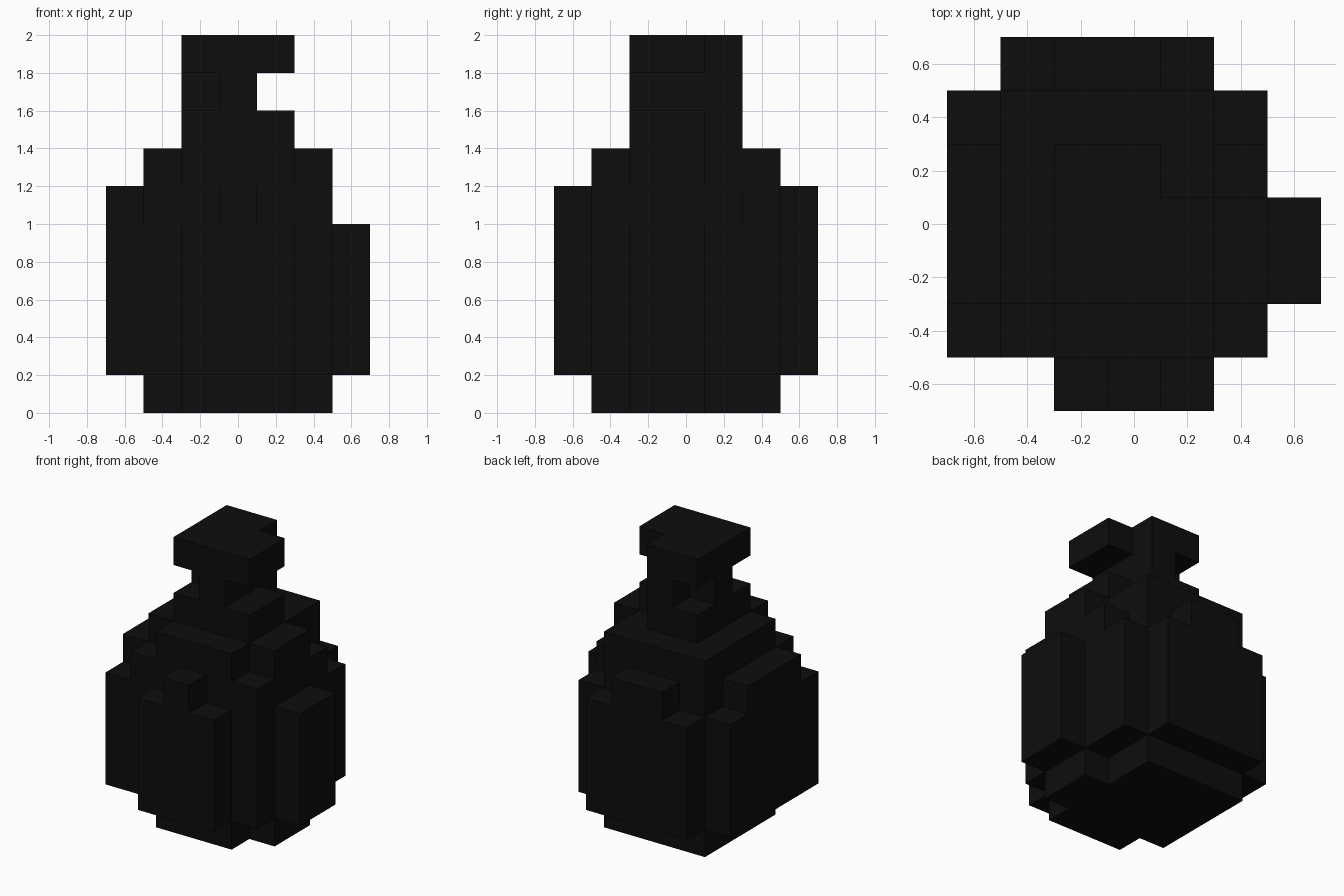
import bpy
import bmesh
from mathutils import Vector

cube = bpy.data.objects.get("Cube")
if cube:
    bpy.data.objects.remove(cube, do_unlink=True)

# Single near-black material
black = bpy.data.materials.new("soot_black")
black.use_nodes = True
COLOUR = (0.004, 0.004, 0.004, 1.0)
black.diffuse_color = COLOUR
black.node_tree.nodes["Principled BSDF"].inputs["Base Color"].default_value = COLOUR

# Two sides of a cell per axis: outward direction and the two in-plane axes
AXES = [(Vector((1, 0, 0)), Vector((0, 1, 0)), Vector((0, 0, 1))),
        (Vector((0, 1, 0)), Vector((0, 0, 1)), Vector((1, 0, 0))),
        (Vector((0, 0, 1)), Vector((1, 0, 0)), Vector((0, 1, 0)))]


def block_part(name, slabs):
    """Fuse slabs (z0, z1, [(x0, x1, y0, y1), ...]), in tenths, into one stepped shell."""
    cells = {(x, y, z)
             for z0, z1, rects in slabs
             for x0, x1, y0, y1 in rects
             for x in range(x0 + 1, x1, 2)
             for y in range(y0 + 1, y1, 2)
             for z in range(z0 + 1, z1, 2)}
    bm = bmesh.new()
    for cell in sorted(cells):
        centre = Vector(cell)
        for normal, u, v in AXES:
            for side in (1, -1):
                n = normal * side
                if tuple(int(c) for c in centre + n * 2) in cells:
                    continue
                corners = [n - u - v, n + u - v, n + u + v, n - u + v][::side]
                bm.faces.new([bm.verts.new((centre + c) * 0.1) for c in corners])
    # Weld the cells and merge flat areas into clean faces
    bmesh.ops.remove_doubles(bm, verts=bm.verts, dist=0.001)
    bmesh.ops.dissolve_limit(bm, angle_limit=0.01, verts=bm.verts, edges=bm.edges)
    mesh = bpy.data.meshes.new(name)
    bm.to_mesh(mesh)
    bm.free()
    mesh.materials.append(black)
    obj = bpy.data.objects.new(name, mesh)
    bpy.context.collection.objects.link(obj)
    return obj


# Footprints shared by several layers
rounded = [(-5, 3, -3, 5), (3, 5, -3, 1), (-3, 3, -5, -3)]
collar = [(-3, 3, -3, 1), (-3, 1, 1, 3)]

# Narrow foot
block_part("base", [(0, 2, rounded)])

# Wide body with side panels, topped by smaller raised panels
block_part("belly", [
    (2, 10, [(-7, 5, -5, 5), (-5, 3, 5, 7), (5, 7, -3, 1), (-3, 3, -7, -5)]),
    (10, 12, [(-5, 3, -5, 5), (3, 5, -5, 3), (-7, -5, -3, 3),
              (-3, 1, 5, 7), (-1, 1, -7, -5)]),
])

# Step in to the neck
block_part("shoulder", [(12, 14, rounded)])
block_part("neck", [(14, 16, collar)])

# Pinched tie and flared top
block_part("neck_pinch", [(16, 18, [(-1, 1, -3, 3), (-3, -1, -1, 1)])])
block_part("rim", [(18, 20, collar)])
